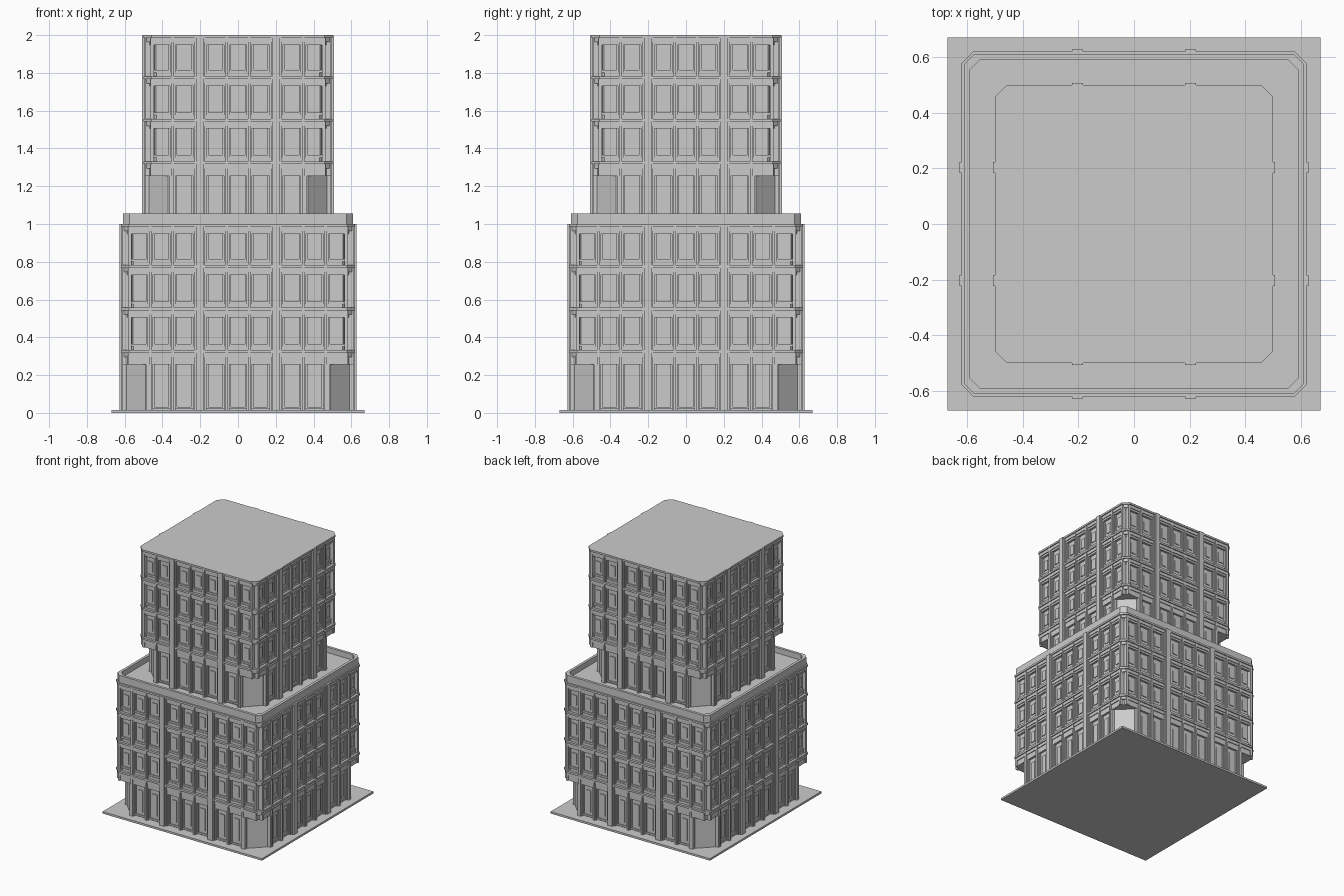
import bpy
import bmesh
from math import pi
from mathutils import Matrix, Vector

cube = bpy.data.objects.get("Cube")
if cube:
    bpy.data.objects.remove(cube, do_unlink=True)

stone = bpy.data.materials.new("grey stone")
stone.use_nodes = True
GREY = (0.6, 0.6, 0.6, 1)
stone.diffuse_color = GREY
stone.node_tree.nodes["Principled BSDF"].inputs["Base Color"].default_value = GREY


def finish(name, bm):
    bmesh.ops.recalc_face_normals(bm, faces=bm.faces)
    mesh = bpy.data.meshes.new(name)
    bm.to_mesh(mesh)
    bm.free()
    mesh.materials.append(stone)
    obj = bpy.data.objects.new(name, mesh)
    bpy.context.collection.objects.link(obj)


def octagon(h, c):
    """Square of half-width h with corners cut by c."""
    e = h - c
    return [(-e, -h), (e, -h), (h, -e), (h, e), (e, h), (-e, h), (-h, e), (-h, -e)]


def slab(bm, h, c, z0, z1):
    low = [bm.verts.new((x, y, z0)) for x, y in octagon(h, c)]
    high = [bm.verts.new((x, y, z1)) for x, y in octagon(h, c)]
    bm.faces.new(low[::-1])
    bm.faces.new(high)
    for i in range(8):
        j = (i + 1) % 8
        bm.faces.new((low[i], low[j], high[j], high[i]))


def ring(bm, h, inner, c, z0, z1):
    loops = [[bm.verts.new((x, y, z)) for x, y in octagon(r, c)]
             for r, z in ((h, z0), (h, z1), (inner, z1), (inner, z0))]
    for a, b in zip(loops, loops[1:] + loops[:1]):
        for i in range(8):
            j = (i + 1) % 8
            bm.faces.new((a[i], a[j], b[j], b[i]))


def on_sides(bm, x, width, y_in, y_out, z0, z1):
    """Box on the front wall, repeated on all four walls."""
    size = Matrix.Diagonal((width, y_out - y_in, z1 - z0, 1))
    place = Matrix.Translation(Vector((x, -(y_in + y_out) / 2, (z0 + z1) / 2)))
    for k in range(4):
        bmesh.ops.create_cube(bm, size=1, matrix=Matrix.Rotation(k * pi / 2, 4, 'Z') @ place @ size)


def block(name, h, base, columns):
    """One tier of the building: walls, floors, piers and windows."""
    bands = [base + z for z in (0.325, 0.55, 0.775, 0.993)]
    door_top = base + 0.255
    bottom = base + 0.013
    top = base + 1.0

    # recessed wall core, cut deeper at the ground floor corners
    bm = bmesh.new()
    slab(bm, h - 0.03, 0.1, bottom, door_top)
    slab(bm, h - 0.03, 0.035, door_top, top - 0.005)
    finish(name + "_wall", bm)

    # spandrels, stepped corner brackets and thin floor bands
    bm = bmesh.new()
    for i, z in enumerate(bands):
        last = i == len(bands) - 1
        slab(bm, h - 0.014, 0.042, z - (0.07 if i == 0 else 0.045), z)
        slab(bm, h - 0.008, 0.038, z - 0.03, z)
        slab(bm, h, 0.042, z - 0.007, z + 0.007)
        if not last:
            slab(bm, h - 0.018, 0.05, z, z + 0.027)
    finish(name + "_floor_bands", bm)

    # piers between windows, with a stepped back layer
    bm = bmesh.new()
    for i, x in enumerate(columns):
        for s in (-1, 1):
            if i:
                edge = (columns[i - 1] + x) / 2
                wide = i == 2
                low = bottom
                on_sides(bm, s * edge, 0.07 if wide else 0.028, h - 0.04, h - 0.014, low, top - 0.006)
                on_sides(bm, s * edge, 0.056 if wide else 0.014, h - 0.04, h - 0.004, low, top - 0.003)
    for s in (-1, 1):
        on_sides(bm, s * 0.203, 0.04, h - 0.04, h + 0.007, bottom, top - 0.001)
        end = h - 0.047
        on_sides(bm, s * end, 0.018, h - 0.045, h - 0.008, door_top, top - 0.004)
        on_sides(bm, s * (h - 0.143), 0.018, h - 0.045, h - 0.008, bottom, door_top)
    finish(name + "_piers", bm)

    # window sashes with a raised inner panel
    bm = bmesh.new()
    floors = [(base + 0.02, door_top)] + [(z + 0.027, n - 0.045) for z, n in zip(bands, bands[1:])]
    for f, (z0, z1) in enumerate(floors):
        for i, col in enumerate(columns):
            if f == 0 and i == len(columns) - 1:
                continue
            for x in {col, -col}:
                for s in (-1, 1):
                    on_sides(bm, x + s * 0.042, 0.01, h - 0.04, h - 0.022, z0, z1)
                on_sides(bm, x, 0.08, h - 0.04, h - 0.022, z0, z0 + 0.012)
                on_sides(bm, x, 0.04, h - 0.04, h - 0.024, z0 + 0.035, z1 - 0.035)
    finish(name + "_windows", bm)


# ground plate
bm = bmesh.new()
bmesh.ops.create_cube(bm, size=1, matrix=Matrix.Translation((0, 0, 0.0075)) @ Matrix.Diagonal((1.34, 1.34, 0.015, 1)))
finish("ground_plate", bm)

# two stacked tiers
block("lower_tier", 0.62, 0, [0, 0.12, 0.285, 0.405, 0.525])
block("upper_tier", 0.5, 1, [0, 0.12, 0.285, 0.405])

# terrace floor and parapet around the upper tier
bm = bmesh.new()
slab(bm, 0.6, 0.03, 0.99, 1.013)
finish("terrace_floor", bm)
bm = bmesh.new()
ring(bm, 0.61, 0.59, 0.035, 0.99, 1.055)
finish("parapet", bm)
